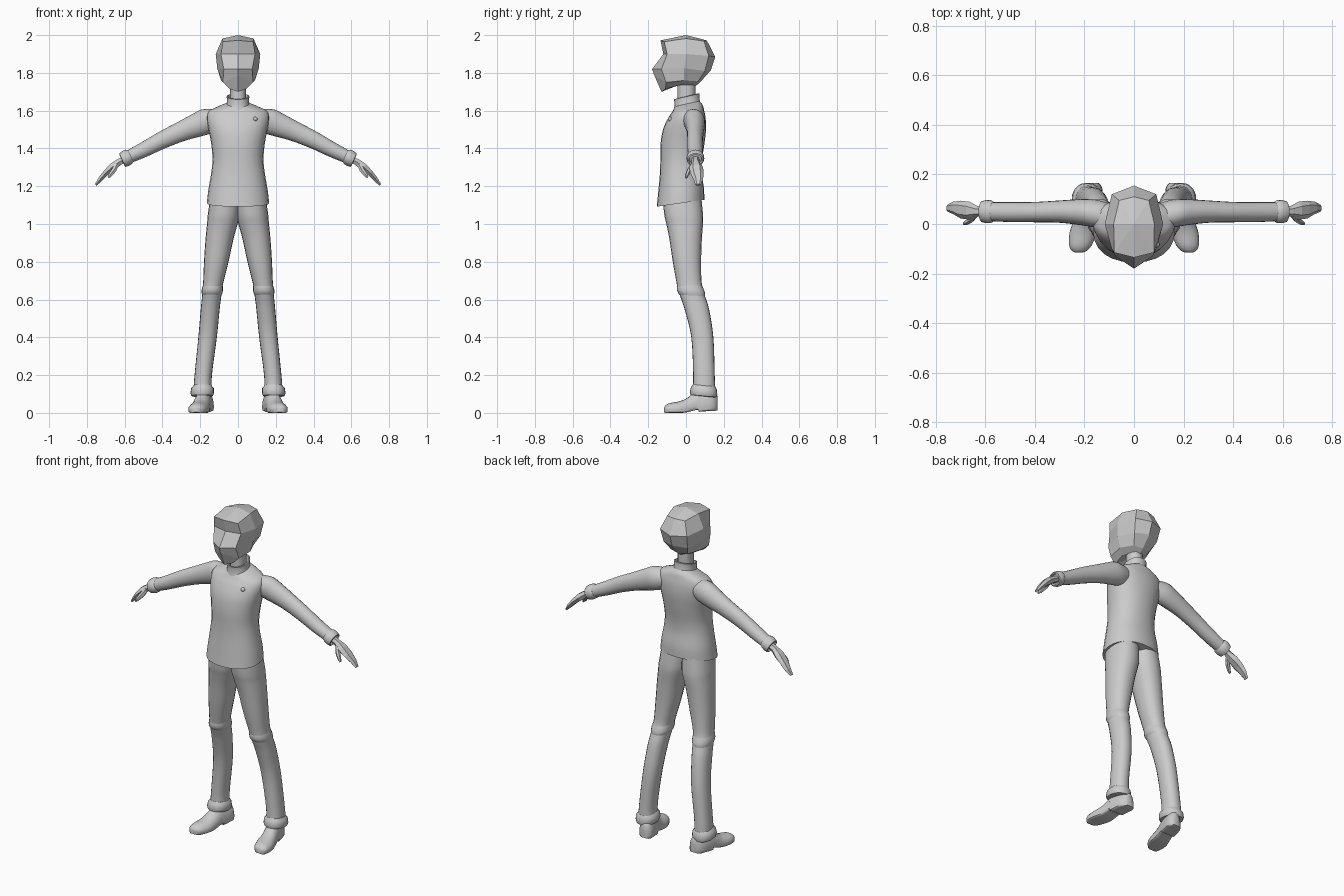
import bpy, bmesh, math
from mathutils import Vector

grey = bpy.data.materials.new("light grey")
grey.diffuse_color = (0.6, 0.6, 0.6, 1)


def finish(name, bm, smooth=True, mirror=False, angle=45):
    bmesh.ops.recalc_face_normals(bm, faces=bm.faces)
    me = bpy.data.meshes.new(name)
    bm.to_mesh(me)
    bm.free()
    ob = bpy.data.objects.new(name, me)
    bpy.context.collection.objects.link(ob)
    me.materials.append(grey)
    bpy.ops.object.select_all(action='DESELECT')
    ob.select_set(True)
    bpy.context.view_layer.objects.active = ob
    if smooth:
        bpy.ops.object.shade_smooth_by_angle(angle=math.radians(angle))
    if mirror:
        m = ob.modifiers.new("mirror", 'MIRROR')
        m.use_mirror_merge = False
    return ob


def smooth_rows(rows, steps=4):
    """Catmull-Rom interpolation of section parameters."""
    out = []
    for i in range(len(rows) - 1):
        a, b, c, d = (rows[max(0, min(len(rows) - 1, i + k))] for k in (-1, 0, 1, 2))
        for s in range(steps):
            t = s / steps
            out.append([q + 0.5 * t * (r - p + t * (2*p - 5*q + 4*r - u + t * (3*(q - r) + u - p)))
                        for p, q, r, u in zip(a, b, c, d)])
    return out + [list(rows[-1])]


def loft(rings, caps=True):
    bm = bmesh.new()
    vs = [[bm.verts.new(p) for p in r] for r in rings]
    n = len(rings[0])
    for a, b in zip(vs, vs[1:]):
        for i in range(n):
            j = (i + 1) % n
            bm.faces.new((a[i], a[j], b[j], b[i]))
    if caps:
        bm.faces.new(vs[0])
        bm.faces.new(vs[-1])
    return bm


def level_ring(z, x0, x1, y0, y1, tilt=0, n=24, power=0.9):
    """Rounded horizontal section; tilt lifts the back."""
    pts = []
    for i in range(n):
        a = 2 * math.pi * i / n
        c, s = math.cos(a), math.sin(a)
        c, s = math.copysign(abs(c) ** power, c), math.copysign(abs(s) ** power, s)
        pts.append(((x0 + x1) / 2 + c * (x1 - x0) / 2,
                    (y0 + y1) / 2 + s * (y1 - y0) / 2, z + tilt * s))
    return pts


# Head: faceted, half sections run from front centre to back centre
head_half = [
    [(0, -.135, 1.972), (.08, -.115, 1.965), (.082, 0, 1.982), (.06, .095, 1.968), (0, .11, 1.972)],
    [(0, -.12, 1.90), (.09, -.10, 1.90), (.118, .0, 1.90), (.09, .12, 1.89), (0, .155, 1.885)],
    [(0, -.18, 1.82), (.075, -.13, 1.82), (.11, -.01, 1.825), (.08, .10, 1.81), (0, .132, 1.815)],
    [(0, -.167, 1.785), (.08, -.105, 1.75), (.09, -.01, 1.76), (.055, .065, 1.755), (0, .075, 1.75)],
    [(0, -.13, 1.70), (.045, -.11, 1.715), (.055, -.03, 1.735), (.035, .03, 1.735), (0, .05, 1.73)],
]
bm = loft([h + [(-x, y, z) for x, y, z in h[3:0:-1]] for h in head_half], caps=False)
head_verts = list(bm.verts)
for ring, apex in ((head_verts[:8], (0, 0, 2.0)), (head_verts[-8:], (0, -.04, 1.735))):
    tip = bm.verts.new(apex)
    for i in range(8):
        bm.faces.new((ring[i], ring[(i + 1) % 8], tip))
finish("head", bm, smooth=False)

# Neck
finish("neck", loft([level_ring(z, -.042, .042, -.045, .05, n=12) for z in (1.6, 1.67, 1.76)]))

# Standing collar with thickness and a hollow top
finish("collar", loft([
    level_ring(1.615, -.068, .068, -.068, .08, .015),
    level_ring(1.64, -.058, .058, -.060, .072, .015),
    level_ring(1.675, -.060, .060, -.063, .072, .015),
    level_ring(1.677, -.054, .054, -.057, .066, .015),
    level_ring(1.63, -.050, .050, -.053, .062, .015)]))

# Jacket body: z, half width, front y, back y, tilt
jacket = [
    (1.11, .165, -.155, .097, .018), (1.18, .157, -.147, .095, .01), (1.27, .142, -.138, .083, 0),
    (1.34, .135, -.136, .085, 0), (1.42, .141, -.135, .097, 0), (1.50, .156, -.122, .106, 0),
    (1.56, .166, -.095, .104, 0), (1.597, .155, -.073, .096, .004), (1.620, .108, -.064, .088, .01),
    (1.637, .062, -.056, .072, .014)]
finish("jacket", loft([level_ring(z, -w, w, f, b, t) for z, w, f, b, t in smooth_rows(jacket)]))

# Button on the chest
bm = bmesh.new()
bmesh.ops.create_uvsphere(bm, u_segments=10, v_segments=6, radius=.012)
bmesh.ops.translate(bm, verts=bm.verts, vec=(.092, -.083, 1.556))
finish("button", bm)


def arm_ring(x, z, rp, ry, y, n=20):
    """Section square to the sloping arm."""
    up = Vector((.41, 0, .912))
    return [Vector((x, y, z)) + up * (rp * math.sin(a)) + Vector((0, ry * math.cos(a), 0))
            for a in (2 * math.pi * i / n for i in range(n))]


# Sleeves and cuffs
sleeve = [(.09, 1.560, .052, .050, .03), (.16, 1.545, .068, .056, .043), (.22, 1.522, .063, .052, .048),
          (.30, 1.490, .053, .045, .05), (.40, 1.445, .046, .041, .048), (.50, 1.393, .040, .040, .048),
          (.585, 1.352, .034, .038, .05)]
finish("sleeve", loft([arm_ring(*r) for r in smooth_rows(sleeve)]), mirror=True)
cuff = [(.568, 1.361, .034, .038, .05), (.578, 1.356, .041, .046, .05), (.595, 1.347, .043, .047, .05),
        (.612, 1.338, .039, .043, .05), (.614, 1.337, .032, .036, .05), (.60, 1.344, .028, .032, .05)]
finish("cuff", loft([arm_ring(*r) for r in cuff]), mirror=True)


def slab(rows):
    """Faceted mitten: x, z, half thickness, front y, back y."""
    rings = []
    for x, z, t, y0, y1 in rows:
        n = Vector((.70, 0, .71)) * t
        q = (y1 - y0) * .25
        c = Vector((x, 0, z))
        rings.append([c + Vector((0, y0, 0)), c + n + Vector((0, y0 + q, 0)), c + n + Vector((0, y1 - q, 0)),
                      c + Vector((0, y1, 0)), c - n + Vector((0, y1 - q, 0)), c - n + Vector((0, y0 + q, 0))])
    return loft(rings)


# Hands and thumbs
finish("hand", slab([(.595, 1.345, .018, .03, .07), (.63, 1.328, .018, .03, .072), (.665, 1.302, .020, .018, .09),
                     (.70, 1.27, .015, .022, .094), (.73, 1.236, .012, .04, .09), (.753, 1.207, .006, .05, .078)]),
       smooth=False, mirror=True)
finish("thumb", slab([(.638, 1.318, .010, .025, .05), (.655, 1.288, .013, .006, .035),
                      (.675, 1.262, .011, -.004, .018), (.687, 1.245, .005, -.004, .008)]),
       smooth=False, mirror=True)

# Trouser legs: z, inner x, outer x, front y, back y
leg = [(.12, .138, .236, .035, .155), (.20, .138, .230, .038, .152), (.40, .112, .210, .028, .145),
       (.55, .097, .197, -.008, .122), (.62, .088, .190, -.032, .100), (.66, .083, .188, -.045, .090),
       (.70, .075, .184, -.052, .082), (.80, .050, .180, -.070, .080), (.92, .024, .172, -.088, .084),
       (1.00, .002, .164, -.104, .090), (1.05, -.008, .160, -.115, .090), (1.15, -.010, .145, -.125, .08)]
finish("trouser_leg", loft([level_ring(*r, n=20) for r in smooth_rows(leg)]), mirror=True)

# Fold over the knee
fold = [(.615, .092, .188, -.022, .100), (.632, .083, .192, -.040, .101), (.652, .080, .192, -.048, .095),
        (.675, .081, .186, -.047, .085)]
finish("knee_fold", loft([level_ring(*r, n=20) for r in smooth_rows(fold, 2)]), mirror=True)

# Rolled trouser hem
hem = [(.145, .140, .234, .036, .155), (.130, .128, .248, .026, .163), (.105, .127, .252, .020, .166),
       (.090, .133, .247, .024, .162), (.088, .145, .235, .036, .150)]
finish("trouser_hem", loft([level_ring(*r, -.006, n=20) for r in hem]), mirror=True)


def shoe_ring(y, w, h, base, n=20):
    """Domed section with a flat sole; feet turn slightly outward."""
    cx = .199 - y * .2
    pts = []
    for i in range(n):
        a = 2 * math.pi * i / n
        s = math.sin(a)
        z = base + .02 + (h - .02 - base) * s if s > 0 else base + .02 * (1 - min(1, -2.5 * s))
        pts.append((cx + w * math.cos(a), y, z))
    return pts


# Shoes: y, half width, top, sole height
shoe = [(-.116, .012, .028, .004), (-.108, .030, .040, 0), (-.085, .046, .052, 0), (-.04, .054, .060, 0),
        (0, .050, .075, .002), (.04, .046, .105, .012), (.064, .046, .118, .016), (.07, .047, .12, .006),
        (.12, .047, .12, .010), (.15, .039, .11, .010), (.166, .022, .09, .014)]
finish("shoe", loft([shoe_ring(*r) for r in smooth_rows(shoe, 3)]), mirror=True)
